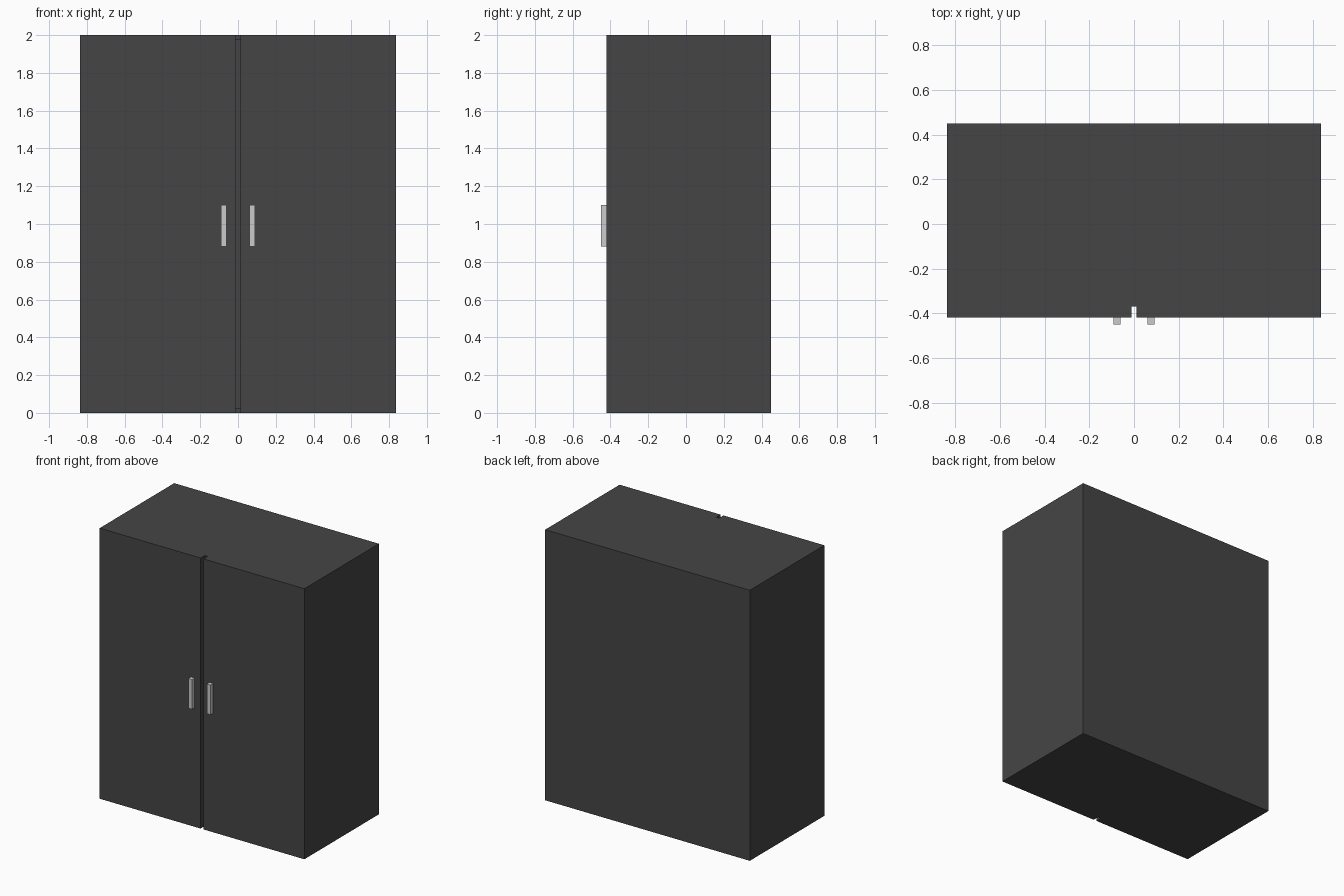
import bpy
import bmesh

if "Cube" in bpy.data.objects:
    bpy.data.objects.remove(bpy.data.objects["Cube"])


def material(name, color):
    m = bpy.data.materials.new(name)
    m.diffuse_color = color
    m.use_nodes = True
    m.node_tree.nodes["Principled BSDF"].inputs["Base Color"].default_value = m.diffuse_color
    return m


def box(name, lo, hi, mat=None):
    bm = bmesh.new()
    bmesh.ops.create_cube(bm, size=1)
    for v in bm.verts:
        v.co = [(a + b) / 2 + c * (b - a) for a, b, c in zip(lo, hi, v.co)]
    mesh = bpy.data.meshes.new(name)
    bm.to_mesh(mesh)
    bm.free()
    obj = bpy.data.objects.new(name, mesh)
    bpy.context.collection.objects.link(obj)
    if mat:
        mesh.materials.append(mat)
    return obj


dark = material("dark_panel", (0.06, 0.06, 0.06, 1))

W, H, T = 0.837, 2.0, 0.025      # half width, height, panel thickness
BACK, MID, FRONT = 0.45, -0.37, -0.42

# Hollow carcass: back, top and bottom panels
box("back_panel", (-W + T, BACK - T, T), (W - T, BACK, H - T), dark)
box("bottom_panel", (-W, MID, 0), (W, BACK, T), dark)
box("top_panel", (-W, MID, H - T), (W, BACK, H), dark)

# Mirrored sides, doors and handles
for side, s in (("left", -1), ("right", 1)):
    def pair(name, x0, x1, y0, y1, z0, z1, mat=None):
        xs = sorted((s * x0, s * x1))
        return box(side + "_" + name, (xs[0], y0, z0), (xs[1], y1, z1), mat)

    pair("side_panel", W - T, W, MID, BACK, T, H - T, dark)
    pair("door", 0.012, W, FRONT, MID, 0, H, dark)
    pair("handle", 0.06, 0.091, -0.45, FRONT, 0.88, 1.10)
